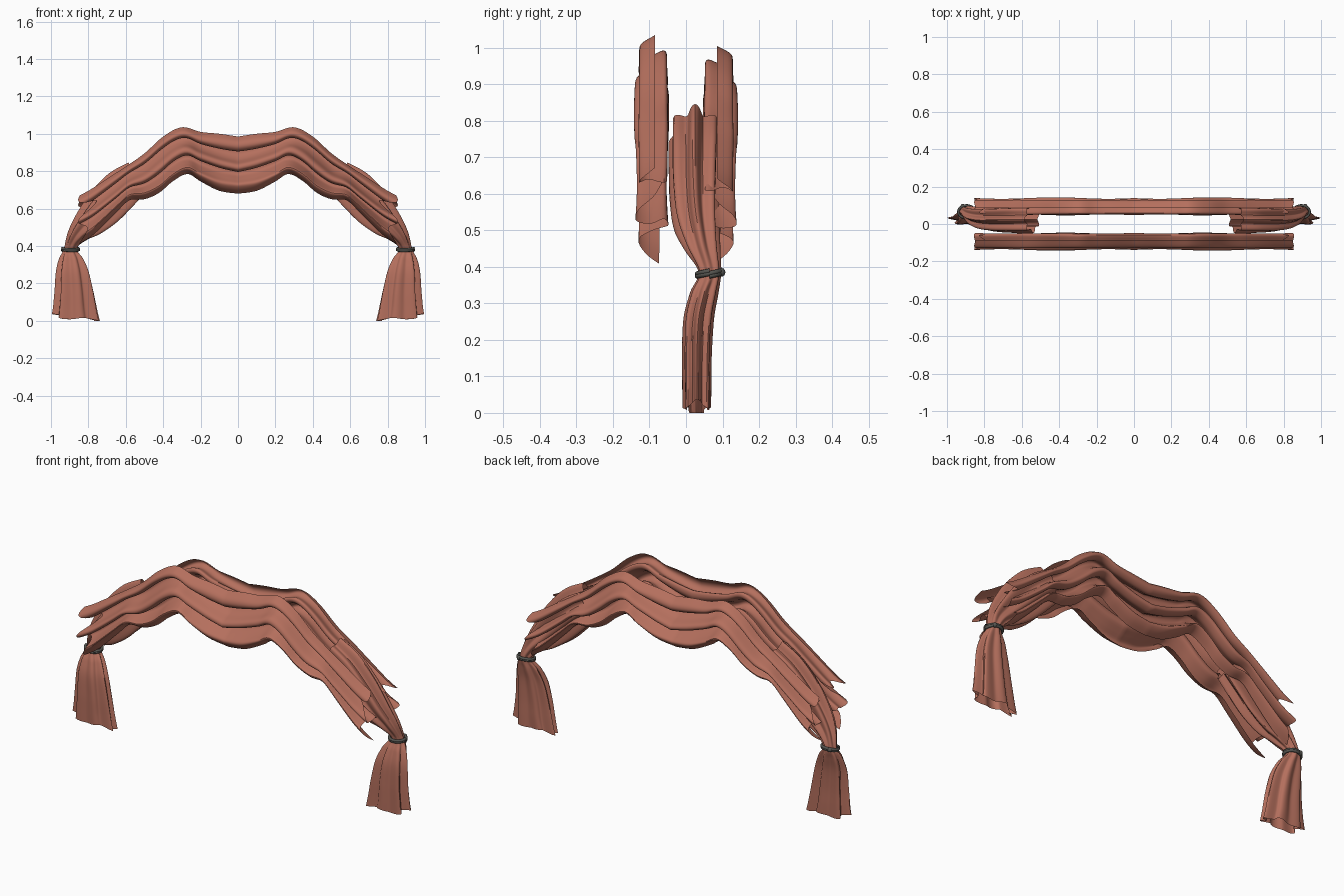
import bpy
from math import sin, cos, pi, exp

if "Cube" in bpy.data.objects:
    bpy.data.objects.remove(bpy.data.objects["Cube"])


def material(name, rgb):
    m = bpy.data.materials.new(name)
    m.diffuse_color = (*rgb, 1)
    m.use_nodes = True
    m.node_tree.nodes["Principled BSDF"].inputs["Base Color"].default_value = m.diffuse_color
    return m


CLOTH = material("terracotta_cloth", (0.46, 0.16, 0.11))
ROPE = material("dark_rope", (0.09, 0.09, 0.08))


def spline(pts, n):
    """Catmull-Rom samples through a list of tuples."""
    out = []
    for i in range(n + 1):
        t = i / n * (len(pts) - 1)
        k = min(int(t), len(pts) - 2)
        f = t - k
        p1, p2 = pts[k], pts[k + 1]
        p0, p3 = pts[max(k - 1, 0)], pts[min(k + 2, len(pts) - 1)]
        out.append(tuple(
            b + 0.5 * f * (c - a + f * (2 * a - 5 * b + 4 * c - d + f * (3 * (b - c) + d - a)))
            for a, b, c, d in zip(p0, p1, p2, p3)))
    return out


def lookup(table, x):
    """Value of a sampled (x, value) curve at x."""
    for (x0, v0), (x1, v1) in zip(table, table[1:]):
        if x <= x1:
            return v0 + (v1 - v0) * (x - x0) / (x1 - x0)
    return table[-1][1]


def loft(name, rows, mat, closed=False, flip=False):
    n = len(rows[0])
    faces = []
    for r in range(len(rows) - 1):
        for c in range(n if closed else n - 1):
            d = (c + 1) % n
            f = (r * n + c, r * n + d, (r + 1) * n + d, (r + 1) * n + c)
            faces.append(f[::-1] if flip else f)
    me = bpy.data.meshes.new(name)
    me.from_pydata([p for row in rows for p in row], [], faces)
    me.materials.append(mat)
    ob = bpy.data.objects.new(name, me)
    bpy.context.collection.objects.link(ob)
    bpy.context.view_layer.objects.active = ob
    ob.select_set(True)
    bpy.ops.object.shade_smooth_by_angle(angle=0.8)
    ob.select_set(False)
    return ob


# swag outlines (half) and pleated cross-section (depth, fraction of height)
TOP = spline([(0, .985), (.1, 1.0), (.2, 1.01), (.3, 1.035), (.4, .985), (.5, .895),
              (.6, .825), (.7, .76), (.8, .695), (.88, .655)], 60)
BOTTOM = spline([(0, .68), (.1, .695), (.2, .745), (.27, .785), (.35, .745), (.42, .685), (.5, .65),
                 (.58, .645), (.65, .58), (.72, .51), (.78, .455), (.85, .41), (.88, .40)], 60)
PLEATS = spline([(.085, 0), (.122, .09), (.127, .18), (.10, .24), (.06, .17), (.052, .27),
                 (.08, .38), (.13, .47), (.136, .57), (.10, .62), (.06, .55), (.052, .67),
                 (.09, .77), (.125, .85), (.11, .93), (.075, 1.0)], 60)


def swag(name, side, drop):
    rows = []
    for i in range(121):
        u = i / 60 - 1
        row = []
        for y, s in PLEATS:
            # jagged ends: each pleat stops at a different length
            end = .83 + .025 * sin(13 * s + .6) - .05 * exp(-((s - .3) / .1) ** 2)
            x = u * end
            ax = abs(x)
            t, b = lookup(TOP, ax) - drop, lookup(BOTTOM, ax)
            ripple = .035 * sin(9 * ax + 5 * s) * sin(pi * s)
            deep = 1 + .15 * sin(11 * ax + 6 * s) * s
            row.append((x, side * (.09 + (y - .09) * deep), t + (b - t) * (s + ripple)))
        rows.append(row)
    loft(name, rows, CLOTH, flip=side < 0)


swag("front_swag", -1, 0)
swag("back_swag", 1, .03)

# gathered side curtain: x, y, z, half width, half depth, tilt, fold strength
SIDE = spline([(.545, .025, .755, .10, .075, 1.15, .30), (.63, .025, .69, .115, .075, 1.0, .32),
               (.72, .025, .60, .11, .072, .85, .32), (.80, .03, .515, .085, .065, .7, .32),
               (.86, .045, .45, .055, .05, .4, .28), (.895, .065, .385, .036, .032, 0, .15),
               (.89, .05, .33, .068, .040, 0, .25), (.882, .035, .26, .092, .043, 0, .28),
               (.873, .03, .16, .108, .042, 0, .3), (.868, .03, .07, .122, .041, 0, .3),
               (.863, .03, .012, .134, .040, 0, .3)], 70)


def side_curtain(name, sx):
    rows = []
    for i, (x, y, z, w, d, tilt, fold) in enumerate(SIDE):
        row = []
        for k in range(72):
            a = 2 * pi * k / 72
            # pleated loop around the gather
            r = 1 - fold * (.5 - .5 * cos(7 * a + .5 * sin(i * .06)))
            p, q = w * r * cos(a), d * r * sin(a)
            hem = max(0, (i - 62) / 8) * (.014 * cos(a) + .010 * cos(3 * a))
            row.append((sx * (x + p * cos(tilt)), y + q, max(0, z + p * sin(tilt) + hem)))
        rows.append(row)
    loft(name, rows, CLOTH, closed=True, flip=sx > 0)


# rope wound twice around each gather, with a little knot
def tie(name, sx):
    rows = []
    for i in range(97):
        t = 4 * pi * i / 96
        cz = .382 + .014 * (i / 96 - .5) + .006 * sin(t)
        rows.append([(sx * (.895 + (.044 + .007 * cos(b)) * cos(t)),
                      .065 + (.034 + .007 * cos(b)) * sin(t),
                      cz + .007 * sin(b)) for b in (2 * pi * k / 8 for k in range(8))])
    loft(name, rows, ROPE, closed=True, flip=sx < 0)
    bpy.ops.mesh.primitive_uv_sphere_add(segments=12, ring_count=8, radius=.012,
                                         location=(sx * .915, .096, .385))
    knot = bpy.context.object
    knot.name = name + "_knot"
    knot.data.materials.append(ROPE)
    bpy.ops.object.shade_smooth()
    knot.select_set(False)


for label, sx in (("left", -1), ("right", 1)):
    side_curtain(label + "_side_curtain", sx)
    tie(label + "_rope_tie", sx)
